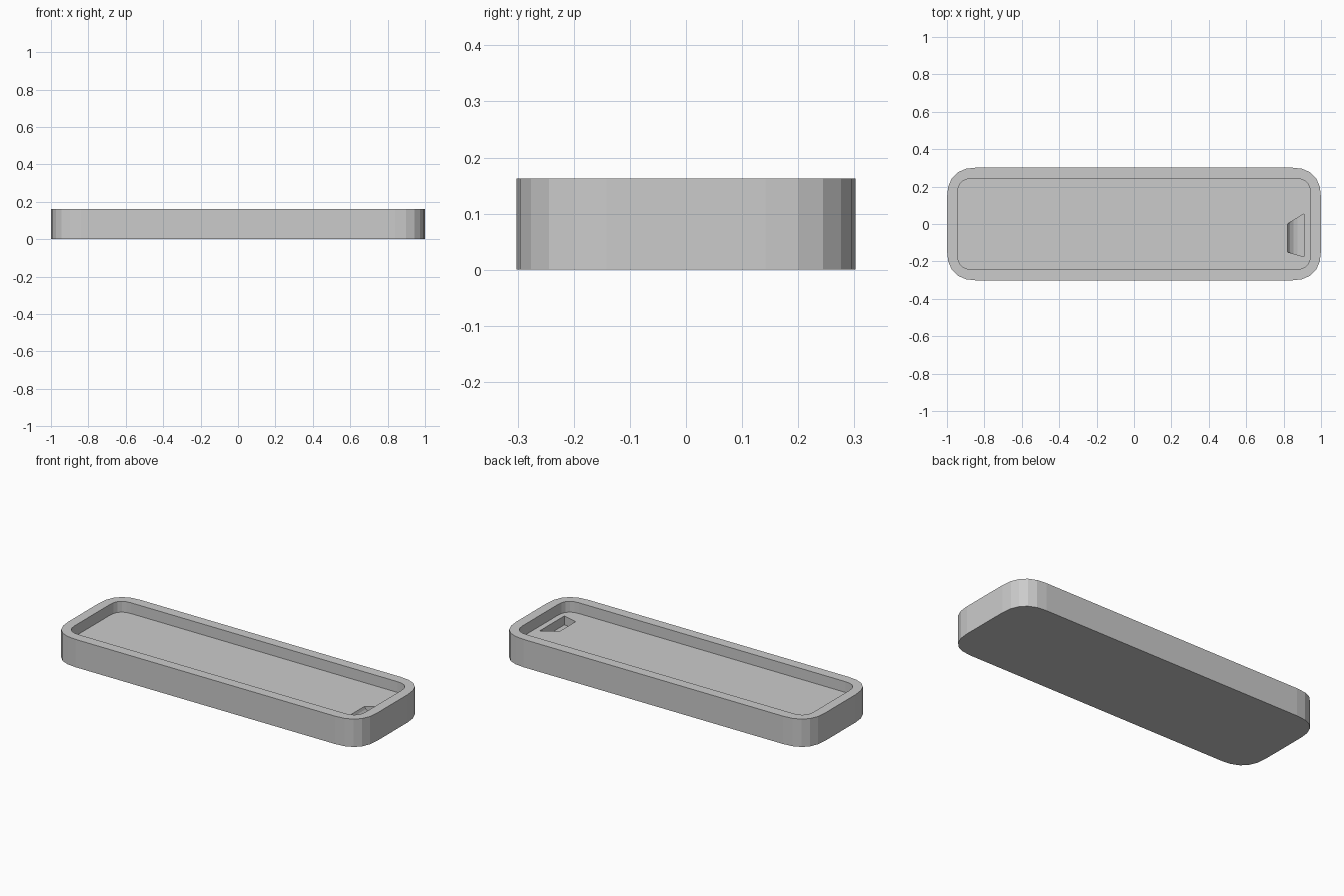
import bpy, bmesh

if "Cube" in bpy.data.objects:
    bpy.data.objects.remove(bpy.data.objects["Cube"])

HEIGHT, FLOOR = 0.163, 0.10


def rounded_outline(hx, hy, r, steps=5):
    """Counter-clockwise rectangle with soft, slightly squared corners."""
    pts = []
    for sx, sy in ((1, 1), (-1, 1), (-1, -1), (1, -1)):
        corner = []
        for i in range(steps + 1):
            t = i / steps
            corner.append((sx * (hx - r * t * t), sy * (hy - r * (1 - t) ** 2)))
        pts += corner if sx * sy > 0 else corner[::-1]
    return pts


def make_object(name, bm):
    bmesh.ops.recalc_face_normals(bm, faces=bm.faces)
    mesh = bpy.data.meshes.new(name)
    bm.to_mesh(mesh)
    bm.free()
    obj = bpy.data.objects.new(name, mesh)
    bpy.context.collection.objects.link(obj)
    return obj


def loft(name, loops):
    """Closed skin through matching loops, capped at both ends."""
    bm = bmesh.new()
    rings = [[bm.verts.new(p) for p in loop] for loop in loops]
    for a, b in zip(rings, rings[1:]):
        for i in range(len(a)):
            j = (i + 1) % len(a)
            bm.faces.new((a[i], a[j], b[j], b[i]))
    bm.faces.new(rings[0][::-1])
    bm.faces.new(rings[-1])
    return make_object(name, bm)


# Tray body: outer wall, rim, inner wall and floor
outer = rounded_outline(1.0, 0.302, 0.16)
inner = rounded_outline(0.943, 0.243, 0.08)
tray = loft("tray", [
    [(x, y, 0) for x, y in outer],
    [(x, y, HEIGHT) for x, y in outer],
    [(x, y, HEIGHT) for x, y in inner],
    [(x, y, FLOOR) for x, y in inner],
])

# Flared finger scoop sunk into the floor, curving down towards the end wall
profile = [(0, 0.0), (0.06, 0.016), (0.17, 0.030), (0.35, 0.042),
           (0.6, 0.049), (1, 0.052)]
sections = []
for t, depth in profile:
    x = 0.82 + 0.09 * t
    lo, hi = -0.15 - 0.025 * t, 0.055 * t
    z = FLOOR - depth
    sections.append([(x, lo, z), (x, hi, z), (x, hi, 0.13), (x, lo, 0.13)])
cutter = loft("scoop_cutter", sections)
cutter.hide_render = True
cutter.hide_viewport = False
cutter.display_type = 'WIRE'

cut = tray.modifiers.new("finger_scoop", 'BOOLEAN')
cut.operation = 'DIFFERENCE'
cut.solver = 'EXACT'
cut.object = cutter

bpy.context.view_layer.objects.active = tray
tray.select_set(True)
bpy.ops.object.modifier_apply(modifier=cut.name)
bpy.data.objects.remove(cutter)
